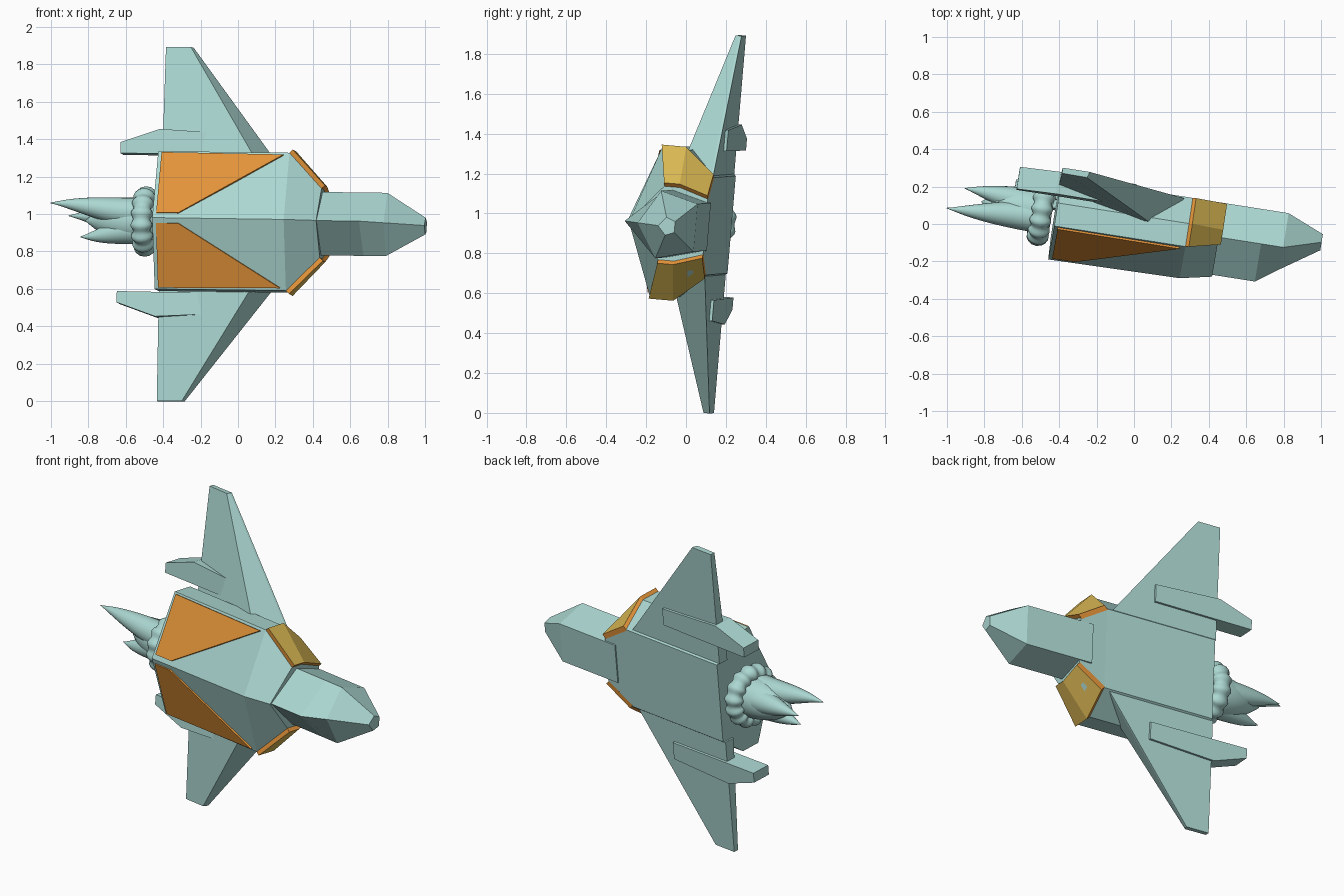
import bpy, bmesh, math
from mathutils import Vector, Matrix

if "Cube" in bpy.data.objects:
    bpy.data.objects.remove(bpy.data.objects["Cube"])

# Ship frame: forward, sideways (wing span), up; slightly tilted in the world
W = Vector((0.026, 0.0845, 0.996)).normalized()
F = Vector((0.987, -0.155, -0.0126)).normalized()
F = (F - W * F.dot(W)).normalized()
U = F.cross(W)
O = Vector((0, 0.157, 0.94))
SHIP = Matrix((F, W, U)).transposed().to_4x4()
SHIP.translation = O


def material(name, rgb):
    m = bpy.data.materials.new(name)
    m.diffuse_color = (*rgb, 1)
    m.use_nodes = True
    m.node_tree.nodes["Principled BSDF"].inputs["Base Color"].default_value = m.diffuse_color
    return m


TEAL = material("pale_teal", (0.41, 0.68, 0.64))
ORANGE = material("orange", (0.76, 0.29, 0.04))
YELLOW = material("yellow", (0.72, 0.49, 0.09))


def finish(name, bm, mats, rule=None, smooth=False):
    bmesh.ops.recalc_face_normals(bm, faces=bm.faces)
    for f in bm.faces:
        f.normal_update()
        f.smooth = smooth
        if rule:
            f.material_index = rule(f)
    bm.transform(SHIP)
    me = bpy.data.meshes.new(name)
    bm.to_mesh(me)
    bm.free()
    for m in mats:
        me.materials.append(m)
    ob = bpy.data.objects.new(name, me)
    bpy.context.collection.objects.link(ob)
    return ob


def loft(name, rings, closed=False, smooth=False):
    """Skin a list of equal rings; capped, or joined end to start."""
    bm = bmesh.new()
    vs = [[bm.verts.new(p) for p in r] for r in rings]
    n = len(rings[0])
    pairs = list(zip(vs, vs[1:])) + ([(vs[-1], vs[0])] if closed else [])
    for r, q in pairs:
        for i in range(n):
            j = (i + 1) % n
            bm.faces.new((r[i], r[j], q[j], q[i]))
    if not closed:
        bm.faces.new(vs[0])
        bm.faces.new(vs[-1])
    return finish(name, bm, [TEAL], smooth=smooth)


def section(a, half, apex):
    """Mirrored hull section at station a, with one apex point on top."""
    right = [Vector((a, c, b)) for c, b in half]
    left = [Vector((a, -c, b)) for c, b in reversed(half)]
    return right + [Vector((a, 0, apex))] + left


# Main hull
WIDE = [(0.245, -0.01), (0.37, 0.14), (0.37, 0.265)]
NARROW = [(0.14, -0.015), (0.185, 0.13), (0.185, 0.21)]
TOP = 0.415
loft("hull", [section(-0.40, WIDE, TOP), section(0.31, WIDE, 0.405),
              section(0.48, NARROW, 0.37)])

# Nose
BOX = [(0.12, -0.02), (0.17, 0.17)]
loft("nose", [section(0.40, BOX, 0.36), section(0.71, BOX, 0.36),
              section(0.83, BOX, 0.275),
              section(1.03, [(0.028, 0.055), (0.045, 0.10)], 0.14)])


def plate(name, rows, offset, mats, rule=None):
    """Solid plate from two rows of points, thickened along offset."""
    bm = bmesh.new()
    lo = [[bm.verts.new(p - offset * 0.3) for p in r] for r in rows]
    hi = [[bm.verts.new(p + offset) for p in r] for r in rows]
    n = len(rows[0])
    for g in (lo, hi):
        for i in range(n - 1):
            bm.faces.new((g[0][i], g[0][i + 1], g[1][i + 1], g[1][i]))
    edge = [(0, i) for i in range(n)] + [(1, i) for i in reversed(range(n))]
    for (r, i), (q, j) in zip(edge, edge[1:] + edge[:1]):
        bm.faces.new((lo[r][i], lo[q][j], hi[q][j], hi[r][i]))
    finish(name, bm, mats, rule)


for s, side in ((1, "right"), (-1, "left")):
    # Wing: trailing edge, leading edge, ridge
    def rib(c, lead, ridge, height, tail):
        return [Vector(p) for p in ((-0.41, s * c, 0), (lead, s * c, 0),
                                    (lead - 0.002, s * c, 0.012),
                                    (ridge, s * c, height), (-0.41, s * c, tail))]
    loft("wing_" + side, [rib(0.25, 0.27, 0.17, 0.19, 0.065),
                          rib(0.95, -0.265, -0.275, 0.032, 0.03)])

    # Pod through the wing
    outline = [(-0.63, 0.37), (-0.63, 0.43), (-0.42, 0.503), (0.0, 0.48), (0.0, 0.375)]
    loft("wing_pod_" + side, [[Vector((a, s * c, b)) for a, c in outline]
                              for b in (-0.015, 0.105)])

    # Orange panel on the hull top
    def on_top(a, c):
        return Vector((a, s * c, 0.265 + (1 - c / 0.37) * ((TOP - 0.005) - 0.265)))
    up = Vector((0, s * 0.37, 0.93)) * 0.011
    plate("top_panel_" + side, [[on_top(-0.38, 0.36), on_top(0.28, 0.355)],
                                [on_top(-0.38, 0.025), on_top(-0.26, 0.025)]],
          up, [ORANGE])

    # Yellow plate on the hull shoulder, orange rim
    out = Vector((0.7, s * 0.7, 0))
    rows = [[Vector((a, s * c, b)) for c, b in half]
            for a, half in ((0.31, WIDE), (0.48, NARROW))]
    plate("shoulder_plate_" + side, rows, out * 0.025, [ORANGE, YELLOW],
          lambda f: 1 if f.normal.dot(out) > 0.6 else 0)

# Scalloped engine ring
AXIS = 0.165
rings = []
for i in range(96):
    t = math.tau * i / 96
    minor = 0.046 + 0.006 * math.cos(14 * t)
    ring = []
    for k in range(14):
        p = math.tau * k / 14
        r = 0.137 + minor * math.cos(p)
        ring.append(Vector((-0.475 + 1.15 * minor * math.sin(p),
                            r * math.cos(t), AXIS + r * math.sin(t))))
    rings.append(ring)
loft("engine_ring", rings, closed=True, smooth=True)


# Exhaust flame: a rounded core and pointed tongues
def tongue(name, base, tip, radius, power):
    rings = []
    for i in range(15):
        t = i / 14
        mid = base.lerp(tip, t)
        e = t * t * (3 - 2 * t)
        mid.y = base.y + (tip.y - base.y) * e
        mid.z = base.z + (tip.z - base.z) * e
        r = radius * max(1 - t ** power, 0.02)
        rings.append([mid + Vector((0, r * math.cos(q), r * math.sin(q)))
                      for q in (math.tau * k / 20 for k in range(20))])
    loft(name, rings, smooth=True)


tongue("flame_core", Vector((-0.42, 0, AXIS)), Vector((-0.80, 0, AXIS)), 0.122, 3.0)
TIPS = [(-0.98, 0.087, 0.235), (-0.90, 0.03, 0.11), (-0.82, -0.09, 0.20)]
for i, tip in enumerate(TIPS):
    tip = Vector(tip)
    base = Vector((-0.50, tip.y * 0.5, AXIS + (tip.z - AXIS) * 0.6))
    tongue("flame_tongue_%d" % (i + 1), base, tip, 0.08, 1.7)
